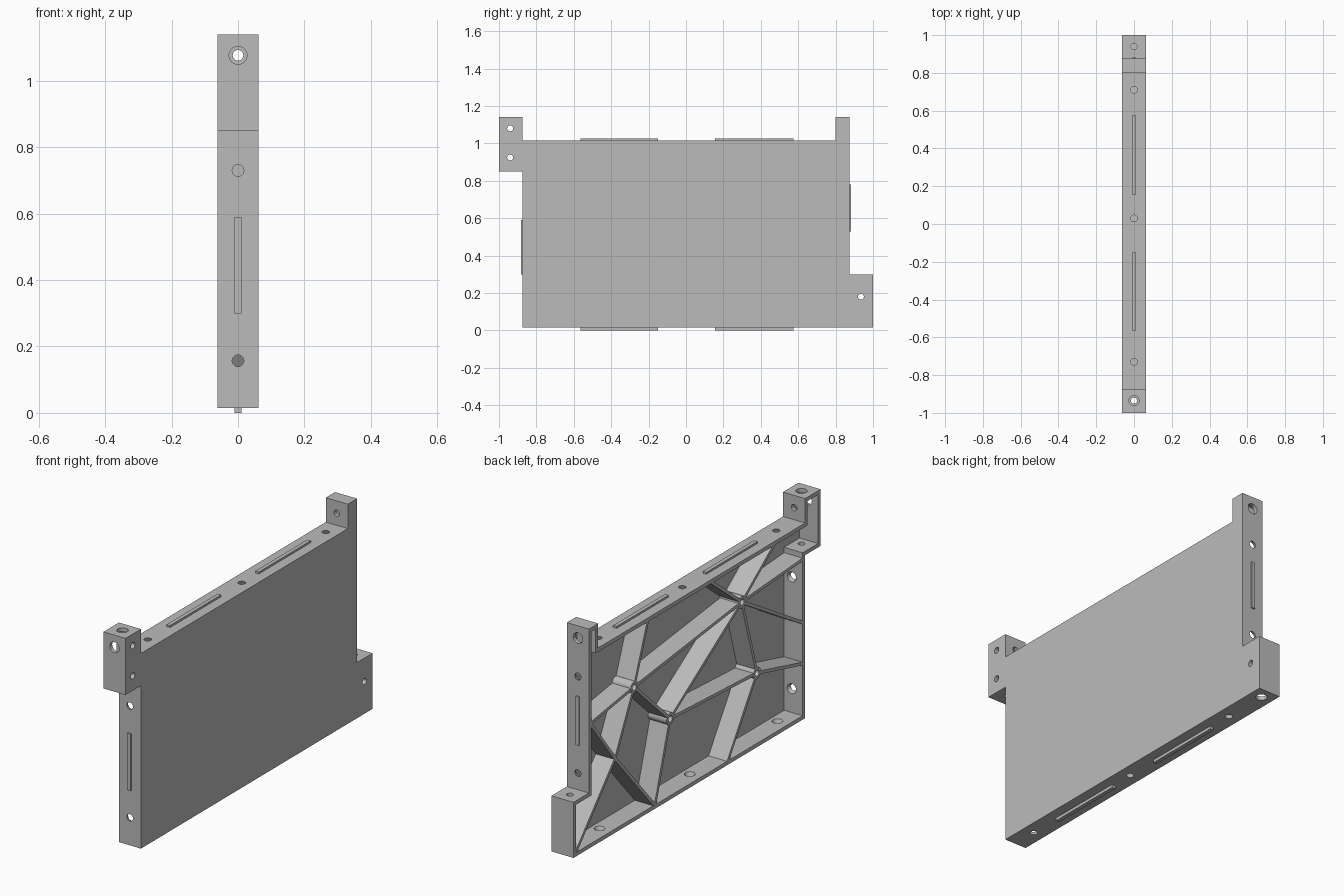
import bpy
import bmesh
from mathutils import Vector

if "Cube" in bpy.data.objects:
    bpy.data.objects.remove(bpy.data.objects["Cube"])

HALF = 0.0625      # half thickness of the panel
WALL = 0.02        # wall and sheet thickness

grey = bpy.data.materials.new("plain_grey")
grey.use_nodes = True
color = (0.5, 0.5, 0.5, 1)
grey.diffuse_color = color
grey.node_tree.nodes["Principled BSDF"].inputs["Base Color"].default_value = color


def finish(bm, name):
    bmesh.ops.recalc_face_normals(bm, faces=bm.faces)
    mesh = bpy.data.meshes.new(name)
    bm.to_mesh(mesh)
    bm.free()
    obj = bpy.data.objects.new(name, mesh)
    bpy.context.collection.objects.link(obj)
    mesh.materials.append(grey)
    return obj


def add_cone(bm, start, end, r1, r2):
    start, end = Vector(start), Vector(end)
    axis = end - start
    mat = axis.to_track_quat('Z', 'Y').to_matrix().to_4x4()
    mat.translation = (start + end) / 2
    bmesh.ops.create_cone(bm, cap_ends=True, segments=24, radius1=r1, radius2=r2,
                          depth=axis.length, matrix=mat)


def add_box(bm, low, high):
    verts = bmesh.ops.create_cube(bm, size=1)["verts"]
    for v in verts:
        v.co = Vector([l if c < 0 else h for c, l, h in zip(v.co, low, high)])


def cut(obj, cutter):
    cutter.hide_render = True
    mod = obj.modifiers.new("holes", 'BOOLEAN')
    mod.operation = 'DIFFERENCE'
    mod.solver = 'EXACT'
    mod.object = cutter
    bpy.context.view_layer.objects.active = obj
    bpy.ops.object.modifier_apply(modifier=mod.name)
    bpy.data.objects.remove(cutter)


def smooth(obj):
    bpy.ops.object.select_all(action='DESELECT')
    obj.select_set(True)
    bpy.context.view_layer.objects.active = obj
    bpy.ops.object.shade_smooth_by_angle(angle=0.6)


# Tray: stepped outline, hollowed from the right side
outline = [(-0.875, 0.015), (1, 0.015), (1, 0.3), (0.875, 0.3), (0.875, 1.14), (0.8, 1.14),
           (0.8, 1.015), (-0.875, 1.015), (-0.875, 1.14), (-1, 1.14), (-1, 0.85), (-0.875, 0.85)]
bm = bmesh.new()
face = bm.faces.new([bm.verts.new((-HALF, y, z)) for y, z in outline])
back = bmesh.ops.extrude_face_region(bm, geom=[face], use_keep_orig=True)["geom"]
bmesh.ops.translate(bm, vec=(2 * HALF, 0, 0),
                    verts=[g for g in back if isinstance(g, bmesh.types.BMVert)])
bmesh.ops.recalc_face_normals(bm, faces=bm.faces)
open_face = min(bm.faces, key=lambda f: f.calc_center_median().x)
bmesh.ops.inset_region(bm, faces=[open_face], thickness=WALL, use_even_offset=True,
                       use_boundary=True)
pocket = bmesh.ops.extrude_discrete_faces(bm, faces=[open_face])["faces"][0]
bmesh.ops.translate(bm, vec=(2 * HALF - WALL, 0, 0), verts=pocket.verts)
panel = finish(bm, "panel_tray")

# Screw holes: narrow ones, wide access ones and inside countersinks
SMALL, BIG, GAP = 0.016, 0.027, 0.004
bm = bmesh.new()


def drill(axis, pos, inner, outer, r_in, r_out):
    """Hole through one wall along an axis, from its inner to its outer side."""
    step = GAP if outer > inner else -GAP
    a, b = list(pos), list(pos)
    a[axis], b[axis] = inner - step, outer + step
    add_cone(bm, a, b, r_in, r_out)


for y, z in [(-0.94, 1.08), (-0.94, 0.925), (0.935, 0.18)]:
    drill(0, (0, y, z), HALF - WALL, HALF, SMALL, SMALL)
for inner, outer, r in [(-0.98, -1, BIG), (-0.895, -0.875, SMALL),
                        (0.82, 0.8, SMALL), (0.855, 0.875, BIG)]:
    drill(1, (0, 0, 1.077), inner, outer, r, r)
for z in (0.73, 0.157):
    drill(1, (0, 0, z), -0.855, -0.875, BIG, SMALL)
for z in (0.88, 0.386):
    drill(1, (0, 0, z), 0.855, 0.875, BIG, SMALL)
for y in (0.71, 0.03, -0.73):
    drill(2, (0, y, 0), 0.995, 1.015, BIG, SMALL)
for y in (0.7, -0.03, -0.74):
    drill(2, (0, y, 0), 0.035, 0.015, BIG, SMALL)
for y, inner, outer, r in [(-0.935, 1.12, 1.14, BIG), (-0.935, 0.87, 0.85, SMALL),
                           (0.94, 0.28, 0.3, SMALL), (0.94, 0.035, 0.015, BIG)]:
    drill(2, (0, y, 0), inner, outer, r, r)
cut(panel, finish(bm, "hole_cutter"))
smooth(panel)

# Stiffening ribs between the bosses and the walls
BOSS = 0.03
boss_at = {"a": (-0.366, 0.804), "b": (0.507, 0.702), "c": (0.216, 0.429), "d": (-0.487, 0.394)}
cross = (0.66, 0.394)
foot = (0.338, 0.03)
side = (0.86, 0.65)
links = [("a", (-0.12, 1.0)), ("a", (-0.63, 1.0)), ("a", (-0.865, 0.835)), ("a", (-0.86, 0.51)),
         ("a", "b"), ("a", "c"), ("a", "d"), ("b", "c"), ("c", "d"), ("d", (-0.86, 0.3)),
         ("d", (-0.25, 0.03)), ("b", (0.395, 1.0)), ("b", side), ("b", cross), ("c", foot),
         (cross, foot), (cross, side), (cross, (0.975, 0.04))]
bm = bmesh.new()
for ends in links:
    p, q = [Vector((0, *boss_at.get(e, e))) for e in ends]
    along = (q - p).normalized()
    if ends[0] in boss_at:
        p += along * BOSS * 0.8
    if ends[1] in boss_at:
        q -= along * BOSS * 0.8
    across = Vector((0, -along.z, along.y)) * 0.008
    base = [bm.verts.new(v + Vector((-HALF + 0.0005, 0, 0)))
            for v in (p - across, q - across, q + across, p + across)]
    rib = bm.faces.new(base)
    geom = bmesh.ops.extrude_face_region(bm, geom=[rib], use_keep_orig=True)["geom"]
    bmesh.ops.translate(bm, vec=(2 * HALF - WALL + 0.004, 0, 0),
                        verts=[g for g in geom if isinstance(g, bmesh.types.BMVert)])
finish(bm, "stiffening_ribs")

# Hollow screw bosses where the ribs meet
solid, bore = bmesh.new(), bmesh.new()
for y, z in boss_at.values():
    add_cone(solid, (-HALF, y, z), (HALF - WALL / 2, y, z), BOSS, BOSS)
    add_cone(bore, (-HALF - 0.01, y, z), (HALF - WALL, y, z), SMALL, SMALL)
bosses = finish(solid, "screw_bosses")
cut(bosses, finish(bore, "boss_cutter"))
smooth(bosses)

# Locating ridges on the outer edges
bm = bmesh.new()
R = 0.01
for y0, y1 in [(-0.565, -0.15), (0.155, 0.575)]:
    add_box(bm, (-R, y0, 1.01), (R, y1, 1.025))
    add_box(bm, (-R, y0, 0), (R, y1, 0.02))
add_box(bm, (-R, -0.883, 0.3), (R, -0.87, 0.59))
add_box(bm, (-R, 0.87, 0.53), (R, 0.882, 0.78))
finish(bm, "locating_ridges")
